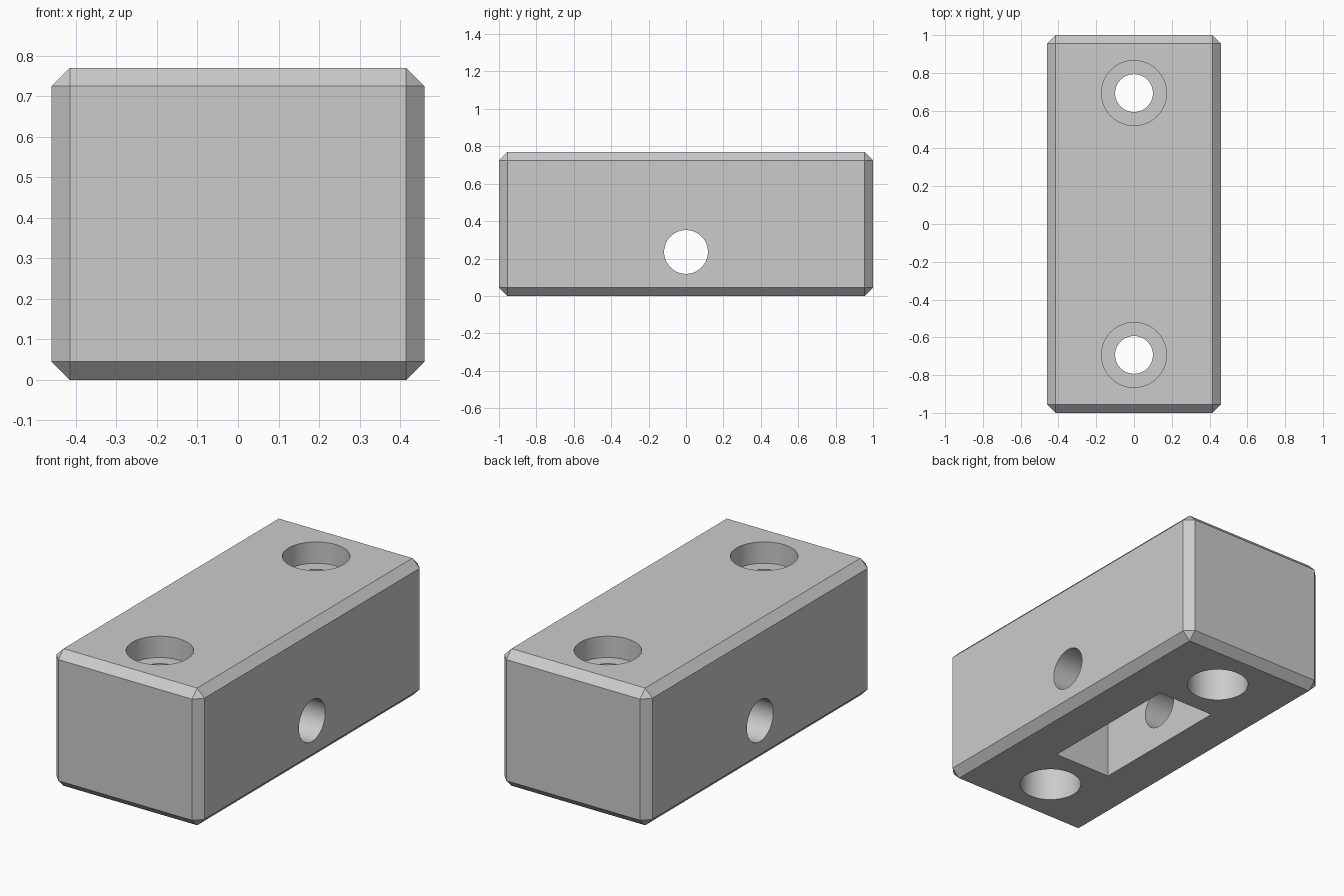
import bpy
from math import pi

cube = bpy.data.objects.get("Cube")
if cube:
    bpy.data.objects.remove(cube, do_unlink=True)

WIDTH, LENGTH, HEIGHT, CHAMFER = 0.92, 2.0, 0.77, 0.045
HOLE_Y = 0.693

grey = bpy.data.materials.new("plain grey")
grey.use_nodes = True
colour = (0.6, 0.6, 0.6, 1)
grey.diffuse_color = colour
grey.node_tree.nodes["Principled BSDF"].inputs["Base Color"].default_value = colour


def box(name, size, centre):
    bpy.ops.mesh.primitive_cube_add(size=1, location=centre)
    obj = bpy.context.object
    obj.name = name
    obj.scale = size
    bpy.ops.object.transform_apply(location=True, rotation=False, scale=True)
    return obj


def cylinder(name, radius, depth, centre, rotation=(0, 0, 0)):
    bpy.ops.mesh.primitive_cylinder_add(vertices=64, radius=radius, depth=depth,
                                        location=centre, rotation=rotation)
    obj = bpy.context.object
    obj.name = name
    return obj


def vertical_bore(name, radius, bottom, top, y):
    return cylinder(name, radius, top - bottom, (0, y, (top + bottom) / 2))


def apply(obj, modifier):
    bpy.ops.object.select_all(action='DESELECT')
    obj.select_set(True)
    bpy.context.view_layer.objects.active = obj
    bpy.ops.object.modifier_apply(modifier=modifier.name)


def cut(obj, cutter):
    cutter.hide_render = True
    mod = obj.modifiers.new("cut", 'BOOLEAN')
    mod.operation = 'DIFFERENCE'
    mod.solver = 'EXACT'
    mod.object = cutter
    apply(obj, mod)
    bpy.data.objects.remove(cutter, do_unlink=True)


# Chamfered block
block = box("mounting_block", (WIDTH, LENGTH, HEIGHT), (0, 0, HEIGHT / 2))
block.data.materials.append(grey)
bevel = block.modifiers.new("chamfer", 'BEVEL')
bevel.width = CHAMFER
bevel.segments = 1
apply(block, bevel)

# Stepped screw holes: head recess, shank and wide lower bore
for y in (-HOLE_Y, HOLE_Y):
    cut(block, vertical_bore("screw_hole", 0.10, -0.1, HEIGHT + 0.1, y))
    cut(block, vertical_bore("head_recess", 0.172, HEIGHT - 0.12, HEIGHT + 0.1, y))
    cut(block, vertical_bore("lower_bore", 0.162, -0.1, 0.38, y))

# Rectangular pocket in the underside
cut(block, box("pocket", (0.355, 0.855, 0.57), (0, 0, 0.185)))

# Cross hole through both long sides
cut(block, cylinder("cross_hole", 0.117, 1.2, (0, 0, 0.235), (0, pi / 2, 0)))

# Round bores shade smoothly, block edges stay crisp
bpy.ops.object.select_all(action='DESELECT')
block.select_set(True)
bpy.context.view_layer.objects.active = block
bpy.ops.object.shade_smooth_by_angle(angle=pi / 6)
